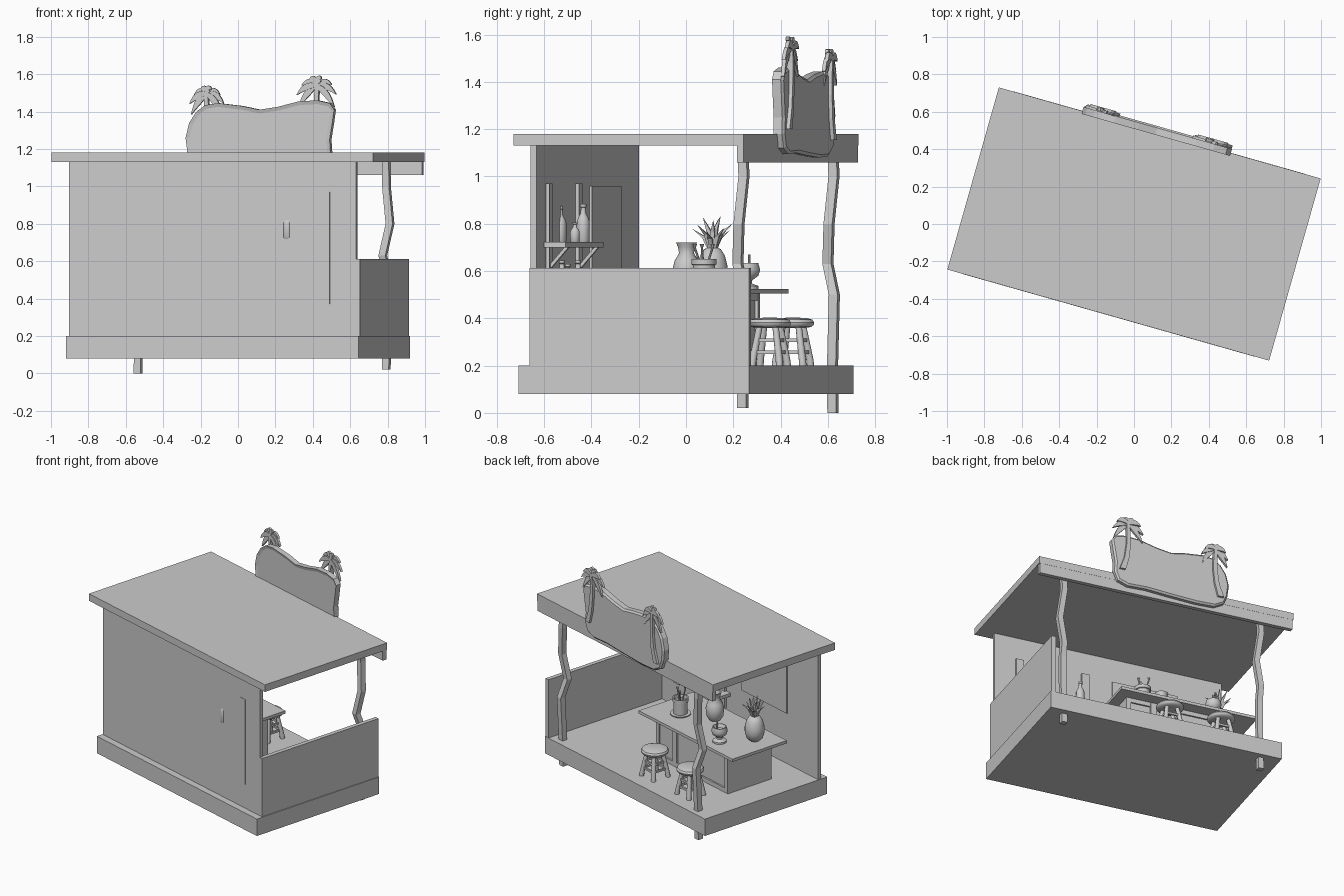
import bpy, bmesh, math
from mathutils import Matrix

cube = bpy.data.objects.get("Cube")
if cube:
    bpy.data.objects.remove(cube, do_unlink=True)

# The hut is built square to the axes, then turned as a whole
TURN = Matrix.Rotation(math.radians(-15.8), 4, 'Z')
smooth_parts = []


def finish(name, bm, smooth=False):
    bmesh.ops.recalc_face_normals(bm, faces=bm.faces[:])
    mesh = bpy.data.meshes.new(name)
    bm.to_mesh(mesh)
    bm.free()
    ob = bpy.data.objects.new(name, mesh)
    bpy.context.collection.objects.link(ob)
    ob.matrix_world = TURN
    if smooth:
        smooth_parts.append(ob)
    return ob


def box(name, x0, x1, y0, y1, z0, z1):
    bm = bmesh.new()
    bmesh.ops.create_cube(bm, size=1)
    for v in bm.verts:
        v.co = ((x0 + x1) / 2 + v.co.x * (x1 - x0),
                (y0 + y1) / 2 + v.co.y * (y1 - y0),
                (z0 + z1) / 2 + v.co.z * (z1 - z0))
    return finish(name, bm)


def tube(name, rings, n=16, smooth=True):
    """Level rings (x, y, z, radius) joined into a closed skin."""
    bm = bmesh.new()
    loops = []
    for x, y, z, r in rings:
        loops.append([bm.verts.new((x + r * math.cos((k + .5) * math.tau / n),
                                    y + r * math.sin((k + .5) * math.tau / n), z))
                      for k in range(n)])
    for a, b in zip(loops, loops[1:]):
        for k in range(n):
            j = (k + 1) % n
            bm.faces.new((a[k], a[j], b[j], b[k]))
    bm.faces.new(loops[0])
    bm.faces.new(loops[-1])
    return finish(name, bm, smooth)


def lathe(name, x, y, z, profile, n=20):
    return tube(name, [(x, y, z + h, r) for r, h in profile], n)


def plate(name, outline, y0, y1, rim=False):
    """Outline in x and z, given thickness along y."""
    bm = bmesh.new()
    front = bm.faces.new([bm.verts.new((x, y0, z)) for x, z in outline])
    out = bmesh.ops.extrude_face_region(bm, geom=[front])["geom"]
    back = [g for g in out if isinstance(g, bmesh.types.BMFace)]
    for v in (g for g in out if isinstance(g, bmesh.types.BMVert)):
        v.co.y = y1
    front = bm.faces.new([v for v in bm.verts if v.co.y == y0][::-1]) if not front.is_valid else front
    bmesh.ops.recalc_face_normals(bm, faces=bm.faces[:])
    if rim:
        bmesh.ops.inset_region(bm, faces=[front], thickness=.02, depth=-.006)
        bmesh.ops.inset_region(bm, faces=back, thickness=.012, depth=.01)
    return finish(name, bm)


# Platform, walls and roof
box("platform", -.813, .813, -.507, .507, .08, .20)
box("tall_wall", -.81, .787, -.46, -.435, .20, 1.13)
box("low_side_wall", .777, .807, -.46, .505, .20, .612)
box("roof", -.894, .894, -.506, .506, 1.13, 1.18)
box("roof_beam", -.888, .888, .475, .505, 1.06, 1.13)

# Crooked posts
BENDS = [(.0, .0, .0), (.2, .005, .0), (.5, .012, .01), (.63, -.012, -.025),
         (.8, .024, -.01), (1.0, .0, .005), (1.13, .0, .0)]
for name, px, py, low in (("post_left", .697, .447, .02), ("post_right", -.684, .452, 0)):
    tube(name, [(px + dx, py + dy, max(z, low), .027) for z, dx, dy in BENDS], 4, False)

# Sign board
SIGN = [(-.43, 1.26), (-.41, 1.34), (-.37, 1.4), (-.32, 1.435), (-.25, 1.445),
        (-.12, 1.43), (-.02, 1.41), (.08, 1.425), (.2, 1.455), (.3, 1.46),
        (.37, 1.445), (.395, 1.41), (.385, 1.34), (.37, 1.25), (.375, 1.18),
        (.35, 1.12), (.28, 1.095), (.15, 1.1), (0, 1.09), (-.2, 1.08),
        (-.33, 1.085), (-.395, 1.12), (-.42, 1.18)]
plate("sign_board", SIGN, .49, .528, True)


# Palm trees on the sign
def frond(name, cx, cz, angle, length, y):
    top, bottom = [], []
    for i in range(8):
        t = i / 7
        x = cx + length * t * math.cos(angle)
        z = cz + length * t * math.sin(angle) - .07 * t * t
        w = .017 * math.sin(math.pi * (.12 + .86 * t))
        dz = math.sin(angle) * length - .14 * t
        dx = math.cos(angle) * length
        d = math.hypot(dx, dz)
        top.append((x - w * dz / d, z + w * dx / d))
        bottom.append((x + w * dz / d, z - w * dx / d))
    plate(name, top + bottom[::-1], y - .008, y + .008)


for side, cx, cz, lean, size in (("left", .285, 1.54, -1, 1.1), ("right", -.325, 1.495, 1, .95)):
    y = .54
    path = [(lean * -.04, -.34), (lean * -.012, -.25), (0, -.15), (0, -.06), (lean * -.005, .005)]
    half = [.02, .016, .014, .012, .01]
    plate("palm_trunk_" + side,
          [(cx + dx - h, cz + dz) for (dx, dz), h in zip(path, half)] +
          [(cx + dx + h, cz + dz) for (dx, dz), h in list(zip(path, half))[::-1]],
          y - .014, y + .014)
    for i, a in enumerate((-25, 12, 42, 75, 110, 140, 170, 205)):
        frond(f"palm_frond_{side}_{i}", cx, cz, math.radians(a), .1 * size, y + .006 * (i % 3 - 1))

# Bar counter with framed front
box("counter_top", -.76, .193, -.215, .235, .505, .525)
box("counter_body", -.61, .12, -.21, .14, .20, .505)
for i, (x0, x1) in enumerate(((-.61, -.58), (-.09, -.05), (.09, .12))):
    box(f"counter_stile_{i}", x0, x1, .14, .152, .20, .505)
for i, z in enumerate((.20, .475)):
    box(f"counter_rail_{i}", -.58, .09, .14, .151, z, z + .03)

# Stools
for s, sx in enumerate((-.10, -.46)):
    sy = .34
    lathe(f"stool_seat_{s}", sx, sy, .36,
          [(.05, 0), (.078, .003), (.088, .012), (.09, .022), (.083, .034), (.06, .041), (.02, .043)], 24)
    corners = []
    for k in range(4):
        a = math.radians(45 + 90 * k)
        c, d = math.cos(a), math.sin(a)
        tube(f"stool_leg_{s}_{k}", [(sx + .085 * c, sy + .085 * d, .20, .016),
                                    (sx + .082 * c, sy + .082 * d, .225, .016),
                                    (sx + .05 * c, sy + .05 * d, .365, .014)], 10)
        corners.append((c, d))
    for k in range(2):
        o = .053 - .006 * k
        z = .25 + .05 * k
        for m in (-1, 1):
            box(f"stool_rung_x_{s}_{k}_{m}", sx - o, sx + o, sy + m * o - .006, sy + m * o + .006, z, z + .014)
            box(f"stool_rung_y_{s}_{k}_{m}", sx + m * o - .006, sx + m * o + .006, sy - o, sy + o, z, z + .014)

# Shelves, wall planks and picture panel
box("wall_panel", -.5, -.04, -.44, -.425, .56, .96)
for i, (px, back) in enumerate(((.613, -.462), (.15, -.45))):
    box(f"shelf_plank_{i}", px - .027, px + .027, back, -.42, .37, .97)
    for j, z in enumerate((.70, .47)):
        tube(f"shelf_bracket_{i}_{j}", [(px, -.425, z - .085, .013), (px, -.35, z, .013)], 4, False)
for j, z in enumerate((.70, .47)):
    box(f"shelf_{j}", .08, .67, -.435, -.34, z, z + .022)

# Bottles
BOTTLE = [(.022, 0), (.026, .008), (.026, .085), (.021, .1), (.011, .118), (.01, .14), (.013, .143), (.013, .155)]
for i, (bx, by, bz, k) in enumerate(((.40, -.44, .72, 1), (.2, -.395, .72, 1.06), (.33, -.395, .72, .55),
                                     (.55, -.39, .49, 1), (.46, -.39, .49, .9), (.3, -.39, .49, 1))):
    lathe(f"bottle_{i}", bx, by, bz, [(r * (1 + k) / 2, h * k) for r, h in BOTTLE])

# Pineapple
gx, gy = -.624, -.06
lathe("pineapple_body", gx, gy, .525,
      [(.03, 0), (.052, .02), (.064, .06), (.064, .095), (.053, .14), (.035, .168), (.015, .175)])
for i in range(12):
    a = i * 2.4
    reach = .085 if i < 7 else .04
    c, d = math.cos(a), math.sin(a)
    top = .075 + .006 * i
    tube(f"pineapple_leaf_{i}", [(gx + .01 * c, gy + .01 * d, .69, .012),
                                 (gx + reach * .4 * c, gy + reach * .4 * d, .69 + top * .6, .013),
                                 (gx + reach * c, gy + reach * d, .69 + top, .001)], 4, False)

# Drinks vessels on the counter
GOBLET = [(.045, 0), (.045, .012), (.018, .022), (.018, .035), (.045, .055), (.053, .08), (.045, .108),
          (.04, .108), (.03, .085)]
lathe("goblet", -.5, .13, .525, GOBLET)
lathe("goblet_straw", -.49, .14, .6, [(.005, 0), (.005, .07)], 8)
lathe("jug", -.22, -.06, .525, [(.035, 0), (.055, .03), (.06, .08), (.05, .12), (.032, .15), (.036, .175),
                               (.044, .195), (.035, .195), (.028, .16)])
lathe("pot_saucer", -.03, .07, .525, [(.05, 0), (.068, .012), (.068, .018), (.04, .018)])
lathe("pot", -.03, .07, .54, [(.045, 0), (.047, .085), (.053, .088), (.053, .112), (.044, .112), (.04, .09)])
for i, (dx, dy) in enumerate(((.015, 0), (-.015, .015), (0, -.02))):
    tube(f"pot_stirrer_{i}", [(-.03, .07, .58, .005), (-.03 + 2 * dx, .07 + 2 * dy, .70, .005),
                              (-.03 + 2 * dx, .07 + 2 * dy, .715, .01)], 8)

# Soft shading on the round parts
bpy.ops.object.select_all(action='DESELECT')
for ob in smooth_parts:
    ob.select_set(True)
bpy.context.view_layer.objects.active = smooth_parts[0]
bpy.ops.object.shade_smooth_by_angle(angle=math.radians(40))
